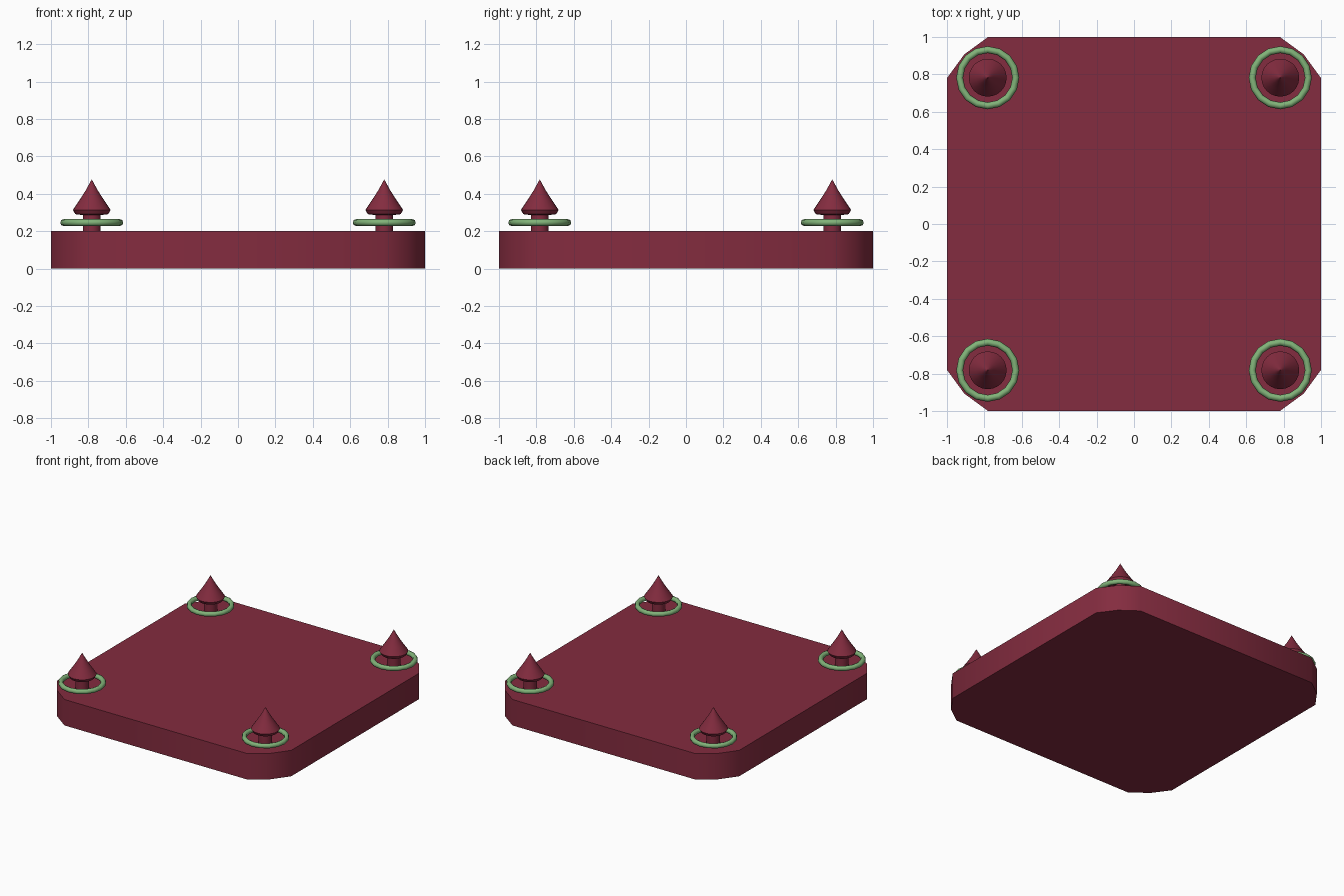
import bpy, bmesh
from math import cos, sin, pi, radians

if "Cube" in bpy.data.objects:
    bpy.data.objects.remove(bpy.data.objects["Cube"])


def material(name, color):
    m = bpy.data.materials.new(name)
    m.diffuse_color = color
    m.use_nodes = True
    m.node_tree.nodes["Principled BSDF"].inputs["Base Color"].default_value = m.diffuse_color
    return m


RED = material("dark_red", (0.23, 0.025, 0.05, 1))
GREEN = material("soft_green", (0.22, 0.45, 0.19, 1))
POS = 0.782


def finish(name, bm, mat, angle):
    bmesh.ops.recalc_face_normals(bm, faces=bm.faces)
    me = bpy.data.meshes.new(name)
    bm.to_mesh(me)
    bm.free()
    ob = bpy.data.objects.new(name, me)
    bpy.context.collection.objects.link(ob)
    me.materials.append(mat)
    bpy.ops.object.select_all(action='DESELECT')
    ob.select_set(True)
    bpy.context.view_layer.objects.active = ob
    bpy.ops.object.shade_smooth_by_angle(angle=radians(angle))
    return ob


def lathe(bm, profile, center, sides, closed=False):
    """Revolve (radius, z) points around a vertical axis."""
    rings = [[bm.verts.new((center[0] + r * cos(2 * pi * i / sides),
                            center[1] + r * sin(2 * pi * i / sides), z))
              for i in range(sides)] for r, z in profile]
    pairs = list(zip(rings, rings[1:]))
    if closed:
        pairs.append((rings[-1], rings[0]))
    for a, b in pairs:
        for i in range(sides):
            j = (i + 1) % sides
            bm.faces.new((a[i], a[j], b[j], b[i]))
    if not closed:
        bm.faces.new(rings[0])
        bm.faces.new(rings[-1])
        bmesh.ops.remove_doubles(bm, verts=rings[-1], dist=1e-4)


# Base plate with two-segment clipped corners
corner = [(1, 0.78), (0.907, 0.907), (0.78, 1)]
outline = []
for sx, sy in ((1, 1), (-1, 1), (-1, -1), (1, -1)):
    pts = [(x * sx, y * sy) for x, y in corner]
    outline += pts if sx * sy > 0 else pts[::-1]
bm = bmesh.new()
face = bm.faces.new([bm.verts.new((x, y, 0)) for x, y in outline])
ext = bmesh.ops.extrude_face_region(bm, geom=[face], use_keep_orig=True)
top = [v for v in ext["geom"] if isinstance(v, bmesh.types.BMVert)]
bmesh.ops.translate(bm, verts=top, vec=(0, 0, 0.2))
finish("base_plate", bm, RED, 40)

# Spiked stud and loose ring at each corner
tip = [(0.048, 0.286), (0.088, 0.291), (0.101, 0.314), (0.065, 0.367),
       (0.033, 0.417), (0.0005, 0.476)]
ring = [(0.15 + 0.0185 * cos(pi * k / 4), 0.246 + 0.0185 * sin(pi * k / 4))
        for k in range(8)]
for side, sx in (("left", -1), ("right", 1)):
    for end, sy in (("front", -1), ("back", 1)):
        c = (sx * POS, sy * POS)
        bm = bmesh.new()
        lathe(bm, [(0.048, 0.19), (0.048, 0.3)], c, 16)
        finish(f"stud_post_{end}_{side}", bm, RED, 40)
        bm = bmesh.new()
        lathe(bm, tip, c, 24)
        finish(f"stud_tip_{end}_{side}", bm, RED, 40)
        bm = bmesh.new()
        lathe(bm, ring, c, 16, closed=True)
        finish(f"ring_{end}_{side}", bm, GREEN, 50)
